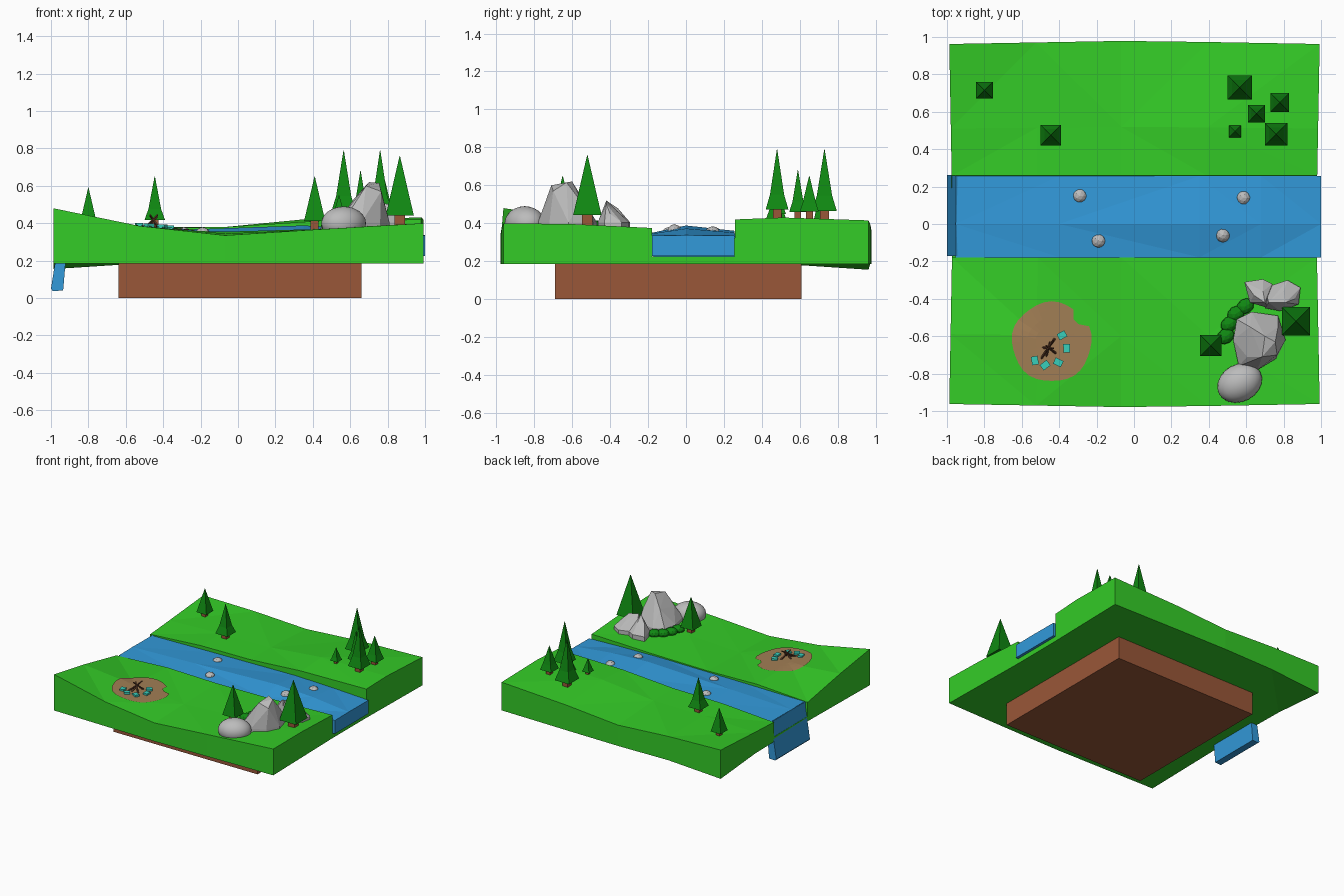
import bpy, bmesh, math, random
from mathutils import Vector
from mathutils.bvhtree import BVHTree

if "Cube" in bpy.data.objects:
    bpy.data.objects.remove(bpy.data.objects["Cube"])

random.seed(4)


def mat(name, r, g, b):
    m = bpy.data.materials.new(name)
    m.diffuse_color = (r, g, b, 1)
    m.use_nodes = True
    m.node_tree.nodes["Principled BSDF"].inputs["Base Color"].default_value = m.diffuse_color
    return m


GRASS = mat("grass green", .034, .60, .02)
WATER = mat("water blue", .032, .32, .70)
EARTH = mat("earth brown", .32, .095, .04)
LEAF = mat("leaf green", .005, .25, .006)
ROCK = mat("rock grey", .50, .50, .50)
DIRT = mat("dirt tan", .36, .21, .09)
TEAL = mat("teal", .04, .62, .50)
STICK = mat("stick brown", .13, .05, .025)


def finish(bm, name, material, smooth=False):
    bmesh.ops.recalc_face_normals(bm, faces=bm.faces)
    me = bpy.data.meshes.new(name)
    bm.to_mesh(me)
    bm.free()
    me.materials.append(material)
    for p in me.polygons:
        p.use_smooth = smooth
    ob = bpy.data.objects.new(name, me)
    bpy.context.collection.objects.link(ob)
    return ob


def slab(xs, ys, top, bottom, warp=lambda x, y: (x, y)):
    """Closed block with a height grid on top; top[row of y][column of x]."""
    bm = bmesh.new()
    t, b = [], []
    for j, y in enumerate(ys):
        t.append([bm.verts.new((*warp(x, y), top[j][i])) for i, x in enumerate(xs)])
        b.append([bm.verts.new((*warp(x, y), bottom(x, y))) for x in xs])
    nx, ny = len(xs), len(ys)
    for j in range(ny - 1):
        for i in range(nx - 1):
            for g in (t, b):
                bm.faces.new((g[j][i], g[j][i + 1], g[j + 1][i + 1], g[j + 1][i]))
    for j in range(ny - 1):
        for i in (0, nx - 1):
            bm.faces.new((t[j][i], t[j + 1][i], b[j + 1][i], b[j][i]))
    for i in range(nx - 1):
        for j in (0, ny - 1):
            bm.faces.new((t[j][i], t[j][i + 1], b[j][i + 1], b[j][i]))
    bmesh.ops.triangulate(bm, faces=bm.faces)
    return bm


# Terrain block with a channel for the river
xs = [-1, -.53, -.07, .4, 1]
bed = [.225] * 5
rows = [(-.98, [.48, .385, .335, .365, .40]),
        (-.60, [.42, .378, .345, .368, .395]),
        (-.18, [.34, .365, .355, .360, .375]),
        (-.178, bed), (.256, bed),
        (.258, [.345, .375, .38, .41, .42]),
        (.52, [.36, .375, .38, .425, .43]),
        (.98, [.39, .38, .355, .39, .415])]


def warp(x, y):
    edge = (.97 if x < 0 else .975) + .018 * abs(y)
    return x * edge, y * (1 - .018 * abs(x)) if abs(y) > .5 else y


bm = slab(xs, [r[0] for r in rows], [r[1] for r in rows],
          lambda x, y: .155 if (x < -.9 and y > .9) else .185, warp)
bvh = BVHTree.FromBMesh(bm)
finish(bm, "terrain", GRASS)


def ground(x, y):
    hit = bvh.ray_cast(Vector((x, y, 2)), Vector((0, 0, -1)))[0]
    return hit.z if hit else .38


# River with a low ridge along the middle
finish(slab([-.955, -.4, .35, .68, 1], [-.178, 0, .256],
            [[.340, .345, .350, .345, .335],
             [.345, .362, .388, .372, .337],
             [.340, .350, .360, .350, .335]], lambda x, y: .226), "river", WATER)

# Waterfall, an extruded side profile
bm = bmesh.new()
prof = [(-.953, .345), (-1, .05), (-.99, .038), (-.935, .04), (-.91, .33)]
f = bm.faces.new([bm.verts.new((x, -.172, z)) for x, z in prof])
ext = bmesh.ops.extrude_face_region(bm, geom=[f])["geom"]
bmesh.ops.translate(bm, vec=(0, .435, 0), verts=[v for v in ext if isinstance(v, bmesh.types.BMVert)])
finish(bm, "waterfall", WATER)

# Earth plinth
bm = bmesh.new()
bmesh.ops.create_cube(bm, size=1)
bmesh.ops.scale(bm, vec=(1.30, 1.30, .187), verts=bm.verts)
bmesh.ops.translate(bm, vec=(.01, -.04, .0935), verts=bm.verts)
finish(bm, "earth_base", EARTH)


def square_rings(rings, x, y):
    """Stack of axis-aligned squares (half width, z) with closed ends."""
    bm = bmesh.new()
    loops = []
    for r, z in rings:
        loops.append([bm.verts.new((x + a * r, y + b * r, z))
                      for a, b in ((-1, -1), (1, -1), (1, 1), (-1, 1))])
    for lo, hi in zip(loops, loops[1:]):
        for k in range(4):
            bm.faces.new((lo[k], lo[(k + 1) % 4], hi[(k + 1) % 4], hi[k]))
    bm.faces.new(loops[0])
    bm.faces.new(loops[-1])
    return bm


# Trees: x, y, half width, tip height, waist factor
trees = [(.565, .73, .065, .79, .62), (.78, .65, .05, .65, .7), (.76, .48, .06, .79, .62),
         (.655, .59, .046, .68, .62), (.54, .495, .032, .55, .7),
         (-.80, .715, .045, .59, .75), (-.445, .475, .055, .65, .62),
         (.41, -.65, .057, .65, .75), (.865, -.52, .075, .76, .75)]
for n, (x, y, r, tip, waist) in enumerate(trees):
    g = ground(x, y)
    base = g + .75 * r
    finish(square_rings([(r * .37, g - .015), (r * .37, base + .005)], x, y), f"trunk_{n}", EARTH)
    finish(square_rings([(r, base), (r * waist, base + .25 * (tip - base)), (.001, tip)], x, y),
           f"foliage_{n}", LEAF)


# Angular rocks as convex hulls: ground outline plus upper corners
def hull_rock(name, outline, upper):
    bm = bmesh.new()
    for x, y in outline:
        bm.verts.new((x, y, .35))
        bm.verts.new((x, y, .405))
    for p in upper:
        bm.verts.new(p)
    res = bmesh.ops.convex_hull(bm, input=bm.verts)
    junk = [v for v in res["geom_interior"] if isinstance(v, bmesh.types.BMVert)]
    bmesh.ops.delete(bm, geom=junk, context='VERTS')
    finish(bm, name, ROCK)


hull_rock("tall_rock",
          [(.53, -.62), (.56, -.76), (.66, -.78), (.76, -.72), (.81, -.62), (.77, -.49), (.63, -.47), (.55, -.51)],
          [(.685, -.71, .60), (.755, -.63, .615), (.70, -.60, .62), (.765, -.70, .57),
           (.62, -.55, .53), (.605, -.71, .50), (.77, -.55, .51)])
hull_rock("side_rock_low",
          [(.59, -.31), (.69, -.295), (.74, -.32), (.72, -.45), (.62, -.42)],
          [(.64, -.38, .47), (.70, -.42, .52), (.69, -.36, .48)])
hull_rock("side_rock_high",
          [(.70, -.34), (.82, -.30), (.89, -.34), (.88, -.43), (.78, -.465), (.70, -.45)],
          [(.72, -.42, .52), (.81, -.42, .50), (.80, -.36, .46), (.86, -.40, .45)])


def ball(name, centre, radii, material, sub, jitter=0, turn=0, smooth=False):
    bm = bmesh.new()
    bmesh.ops.create_icosphere(bm, subdivisions=sub, radius=1)
    c, s = math.cos(turn), math.sin(turn)
    for v in bm.verts:
        k = 1 + random.uniform(-jitter, jitter)
        x, y, z = v.co.x * radii[0] * k, v.co.y * radii[1] * k, v.co.z * radii[2] * k
        v.co = (centre[0] + c * x - s * y, centre[1] + s * x + c * y, centre[2] + z)
    return finish(bm, name, material, smooth)


# Rounded boulder, bushes and river stones
ball("round_boulder", (.565, -.85, .40), (.125, .10, .09), ROCK, 3, turn=.5, smooth=True)
for n, (x, y) in enumerate([(.595, -.44), (.545, -.48), (.51, -.535), (.49, -.60)]):
    ball(f"bush_{n}", (x, y, ground(x, y) + .015), (.05, .04, .032), LEAF, 2, turn=.6)
for n, (x, y, z) in enumerate([(-.29, .15, .345), (.585, .14, .35), (-.19, -.09, .345), (.475, -.06, .36)]):
    ball(f"river_stone_{n}", (x, y, z), (.038, .038, .034), ROCK, 2, .03)

# Dirt patch draped on the grass, with a nick in its rim
bm = bmesh.new()
cx, cy, seg = -.44, -.63, 32
mid = bm.verts.new((cx, cy, ground(cx, cy) + .006))
prev = None
for ring in (.2, .4, .6, .8, 1):
    cur = []
    for k in range(seg):
        a = 2 * math.pi * k / seg
        r = ring * .213 * (.78 if ring == 1 and k in (3, 4) else 1 + .02 * math.sin(5 * a))
        x, y = cx + r * math.cos(a), cy + r * math.sin(a)
        cur.append(bm.verts.new((x, y, ground(x, y) + .006)))
    for k in range(seg):
        m = (k + 1) % seg
        bm.faces.new((prev[k], cur[k], cur[m], prev[m]) if prev else (mid, cur[k], cur[m]))
    prev = cur
finish(bm, "dirt_patch", DIRT)

# Teal blocks around the campfire
for n, (x, y) in enumerate([(-.385, -.595), (-.36, -.665), (-.405, -.74), (-.475, -.755), (-.53, -.73)]):
    bm = bmesh.new()
    bmesh.ops.create_cube(bm, size=1)
    a = n * 1.1 + .5
    for v in bm.verts:
        px, py = v.co.x * .046, v.co.y * .036
        v.co = (x + px * math.cos(a) - py * math.sin(a), y + px * math.sin(a) + py * math.cos(a),
                ground(x, y) + .008 + v.co.z * .024)
    finish(bm, f"teal_block_{n}", TEAL)

# Campfire sticks
for n, (a, b) in enumerate([((-.50, -.725, 0), (-.43, -.62, .07)), ((-.425, -.615, 0), (-.47, -.68, .07)),
                            ((-.49, -.66, 0), (-.43, -.665, .06)), ((-.42, -.69, 0), (-.47, -.65, .065)),
                            ((-.47, -.71, 0), (-.45, -.63, .05))]):
    g = Vector((0, 0, ground(-.46, -.67)))
    p, q = Vector(a) + g, Vector(b) + g
    bm = bmesh.new()
    bmesh.ops.create_cone(bm, cap_ends=True, segments=5, radius1=.007, radius2=.005, depth=(q - p).length)
    rot = (q - p).to_track_quat('Z', 'Y')
    for v in bm.verts:
        v.co = rot @ v.co + (p + q) / 2
    finish(bm, f"campfire_stick_{n}", STICK)
